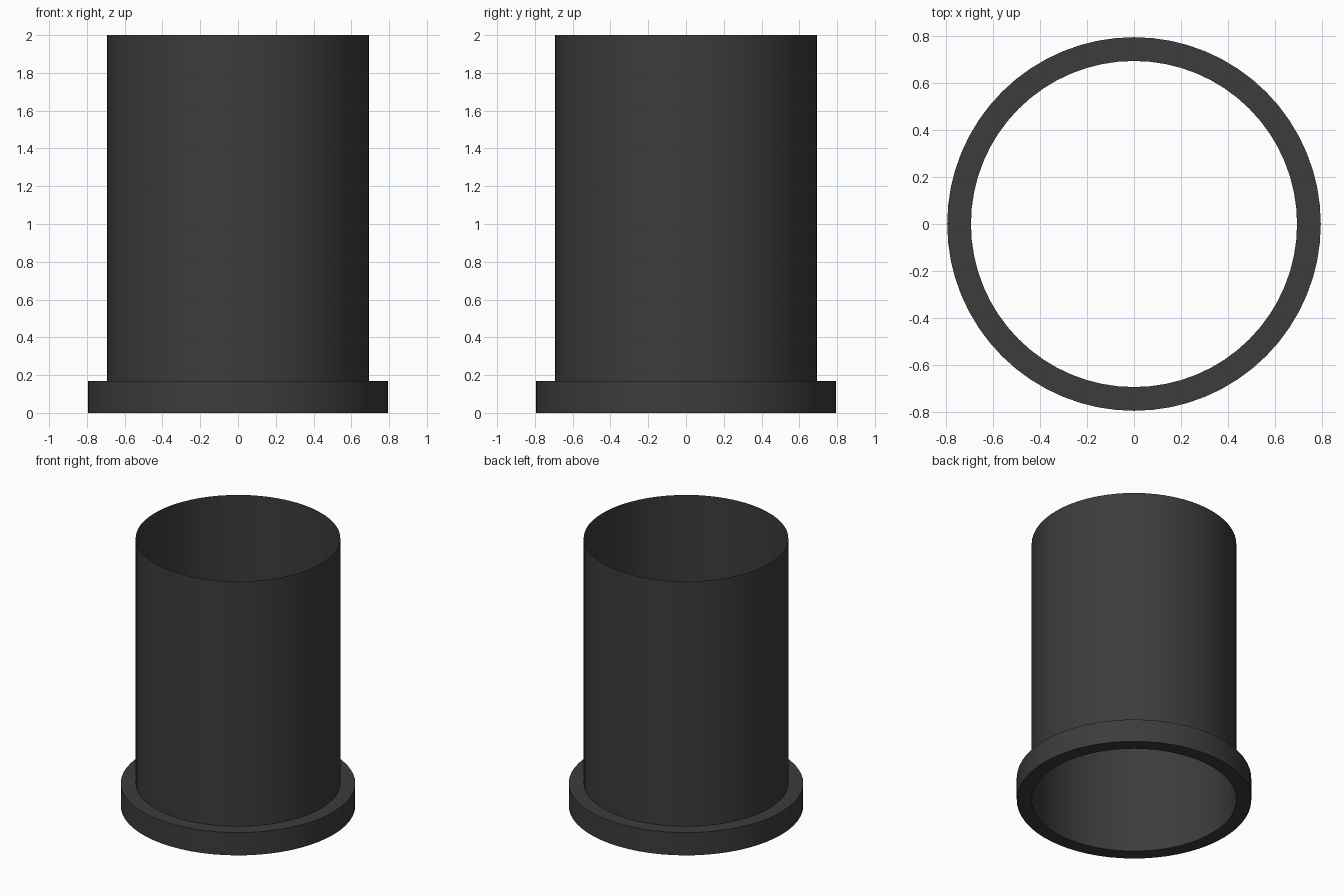
import bpy
import math

if "Cube" in bpy.data.objects:
    bpy.data.objects.remove(bpy.data.objects["Cube"])

SEGMENTS = 64
TUBE_R, FLANGE_R = 0.693, 0.794
FLANGE_H, HEIGHT = 0.17, 2.0

dark = bpy.data.materials.new("dark_grey")
dark.diffuse_color = (0.045, 0.045, 0.045, 1)
dark.use_nodes = True
dark.node_tree.nodes["Principled BSDF"].inputs["Base Color"].default_value = dark.diffuse_color


def lathe(name, profile, closed):
    """Revolve an (r, z) profile around the z axis."""
    n = len(profile)
    verts = [(r * math.cos(a), r * math.sin(a), z)
             for a in (2 * math.pi * i / SEGMENTS for i in range(SEGMENTS))
             for r, z in profile]
    faces = []
    for i in range(SEGMENTS):
        j = (i + 1) % SEGMENTS
        for k in range(n if closed else n - 1):
            m = (k + 1) % n
            faces.append((i * n + k, j * n + k, j * n + m, i * n + m))
    mesh = bpy.data.meshes.new(name)
    mesh.from_pydata(verts, [], faces)
    mesh.materials.append(dark)
    obj = bpy.data.objects.new(name, mesh)
    bpy.context.collection.objects.link(obj)
    bpy.ops.object.select_all(action='DESELECT')
    obj.select_set(True)
    bpy.context.view_layer.objects.active = obj
    bpy.ops.object.shade_smooth_by_angle(angle=math.radians(30))
    return obj


# Thin open tube
lathe("tube_wall", [(TUBE_R, FLANGE_H), (TUBE_R, HEIGHT)], False)

# Solid ring around the foot
lathe("base_flange", [(TUBE_R, 0), (FLANGE_R, 0),
                      (FLANGE_R, FLANGE_H), (TUBE_R, FLANGE_H)], True)
